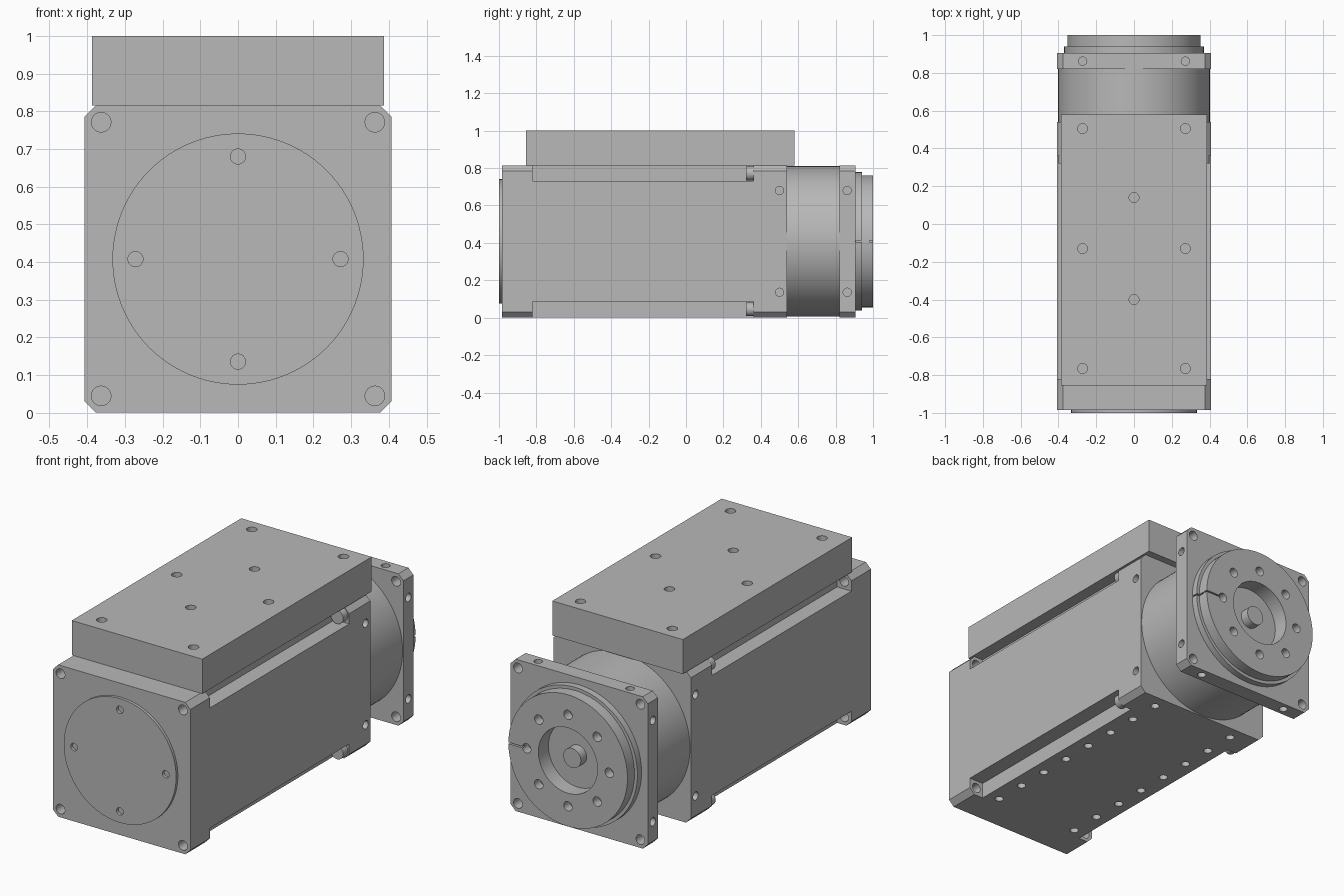
import bpy, bmesh, math
from mathutils import Matrix, Vector

cube = bpy.data.objects.get("Cube")
if cube:
    bpy.data.objects.remove(cube, do_unlink=True)

grey = bpy.data.materials.new("machined grey")
grey.use_nodes = True
grey.diffuse_color = (0.48, 0.48, 0.48, 1)
grey.node_tree.nodes["Principled BSDF"].inputs["Base Color"].default_value = grey.diffuse_color

CZ = 0.408      # height of the main axis
HALF = 0.407    # half width of the square housing
BOLT = 0.363    # corner bolt offset
SIDE = 0.272    # offset of the mounting holes
SIGNS = (-1, 1)
CORNERS = [(a, b) for a in SIGNS for b in SIGNS]


def finish(name, bm):
    bmesh.ops.recalc_face_normals(bm, faces=bm.faces)
    mesh = bpy.data.meshes.new(name)
    bm.to_mesh(mesh)
    bm.free()
    obj = bpy.data.objects.new(name, mesh)
    bpy.context.collection.objects.link(obj)
    mesh.materials.append(grey)
    return obj


def add_box(bm, low, high):
    low, high = Vector(low), Vector(high)
    mat = Matrix.Translation((low + high) / 2) @ Matrix.Diagonal((*(high - low), 1))
    bmesh.ops.create_cube(bm, size=1, matrix=mat)


def add_pin(bm, centre, axis, radius, length, segments=24):
    turn = Vector((0, 0, 1)).rotation_difference(Vector(axis)).to_matrix().to_4x4()
    bmesh.ops.create_cone(bm, cap_ends=True, segments=segments, radius1=radius,
                          radius2=radius, depth=length,
                          matrix=Matrix.Translation(centre) @ turn)


def chamfered_block(name, y0, y1, c=0.03):
    """Square prism along y with chamfered long edges."""
    bm = bmesh.new()
    h, k = HALF, HALF - c
    outline = [(k, -h), (h, -k), (h, k), (k, h), (-k, h), (-h, k), (-h, -k), (-k, -h)]
    face = bm.faces.new([bm.verts.new((x, y0, CZ + z)) for x, z in outline])
    side = bmesh.ops.extrude_face_region(bm, geom=[face])["geom"]
    bmesh.ops.translate(bm, vec=(0, y1 - y0, 0),
                        verts=[v for v in side if isinstance(v, bmesh.types.BMVert)])
    return finish(name, bm)


def lathe(name, profile, segments=96):
    """Spin (radius, y) points about the main axis."""
    bm = bmesh.new()
    verts = [bm.verts.new((r, y, CZ)) for r, y in profile]
    edges = [bm.edges.new(pair) for pair in zip(verts, verts[1:])]
    bmesh.ops.spin(bm, geom=verts + edges, cent=(0, 0, CZ), axis=(0, 1, 0),
                   angle=math.tau, steps=segments)
    bmesh.ops.remove_doubles(bm, verts=bm.verts, dist=0.0002)
    return finish(name, bm)


def cut(obj, bm):
    cutter = finish("cutter", bm)
    cutter.hide_render = True
    mod = obj.modifiers.new("cut", "BOOLEAN")
    mod.operation, mod.solver, mod.object = "DIFFERENCE", "EXACT", cutter
    bpy.context.view_layer.objects.active = obj
    bpy.ops.object.modifier_apply(modifier=mod.name)
    bpy.data.objects.remove(cutter, do_unlink=True)


def side_holes(bm, y):
    """Blind holes in the left and right faces."""
    for sx, sz in CORNERS:
        add_pin(bm, (sx * HALF, y, CZ + sz * SIDE), (1, 0, 0), 0.022, 0.1)


# Housing: corner channels first, then bolt holes and tapped holes
body = chamfered_block("motor_housing", -0.985, 0.54)
bm = bmesh.new()
for sx, sz in CORNERS:
    xs = sorted((sx * 0.322, sx * 0.45))
    zs = sorted((CZ + sz * 0.322, CZ + sz * 0.45))
    add_box(bm, (xs[0], -0.82, zs[0]), (xs[1], 0.36, zs[1]))
cut(body, bm)
bm = bmesh.new()
for sx, sz in CORNERS:
    add_pin(bm, (sx * BOLT, -0.9, CZ + sz * BOLT), (0, 1, 0), 0.026, 0.3)
side_holes(bm, 0.5)
for sx in SIGNS:
    for i in range(8):
        add_pin(bm, (sx * 0.25, 0.465 - 0.177 * i, 0), (0, 0, 1), 0.022, 0.1)
cut(body, bm)

# Bolt heads at the rear end of each channel
bm = bmesh.new()
for sx, sz in CORNERS:
    add_pin(bm, (sx * BOLT, 0.341, CZ + sz * BOLT), (0, 1, 0), 0.037, 0.042)
bolts = finish("bolt_heads", bm)

# Front cover disc with four holes
cover = lathe("front_cover", [(0, -0.98), (0.333, -0.98), (0.333, -1.0), (0, -1.0)])
bm = bmesh.new()
for dx, dz in ((1, 0), (-1, 0), (0, 1), (0, -1)):
    add_pin(bm, (dx * SIDE, -1.0, CZ + dz * SIDE), (0, 1, 0), 0.02, 0.03)
cut(cover, bm)

# Top mounting plate
bm = bmesh.new()
add_box(bm, (-0.387, -0.855, 0.815), (0.387, 0.58, 1.0))
plate = finish("top_plate", bm)
bm = bmesh.new()
spots = [(sx * SIDE, y) for sx in SIGNS for y in (0.505, -0.13, -0.765)]
for x, y in spots + [(0, 0.14), (0, -0.4)]:
    add_pin(bm, (x, y, 1.0), (0, 0, 1), 0.026, 0.1)
cut(plate, bm)

# Round neck between housing and rear flange
neck = lathe("gearbox_neck", [(0, 0.535), (0.402, 0.535), (0.402, 0.825), (0, 0.825)])

# Rear flange
flange = chamfered_block("rear_flange", 0.82, 0.905)
bm = bmesh.new()
for sx, sz in CORNERS:
    add_pin(bm, (sx * BOLT, 0.86, CZ + sz * BOLT), (0, 1, 0), 0.026, 0.3)
    add_pin(bm, (sx * SIDE, 0.862, CZ + sz * HALF), (0, 0, 1), 0.022, 0.1)
side_holes(bm, 0.862)
cut(flange, bm)

# Output hub: stepped rim, recess and centre stub in one profile
hub = lathe("output_hub", [(0, 0.9), (0.37, 0.9), (0.37, 0.94), (0.353, 0.94),
                           (0.353, 1.0), (0.175, 1.0), (0.175, 0.915),
                           (0.052, 0.915), (0.052, 0.965), (0, 0.965)])
bm = bmesh.new()
for i in range(8):
    a = math.tau * i / 8
    add_pin(bm, (0.245 * math.cos(a), 1.0, CZ + 0.245 * math.sin(a)), (0, 1, 0), 0.025, 0.1)
cut(hub, bm)
bm = bmesh.new()
add_box(bm, (0.26, 0.98, CZ - 0.004), (0.4, 1.02, CZ + 0.004))
add_box(bm, (0.345, 0.91, CZ - 0.004), (0.4, 0.975, CZ + 0.004))
cut(hub, bm)

# Smooth the round walls, keep machined edges sharp
bpy.ops.object.select_all(action="DESELECT")
for obj in (body, bolts, cover, plate, neck, flange, hub):
    obj.select_set(True)
bpy.context.view_layer.objects.active = body
bpy.ops.object.shade_smooth_by_angle(angle=math.radians(30))
